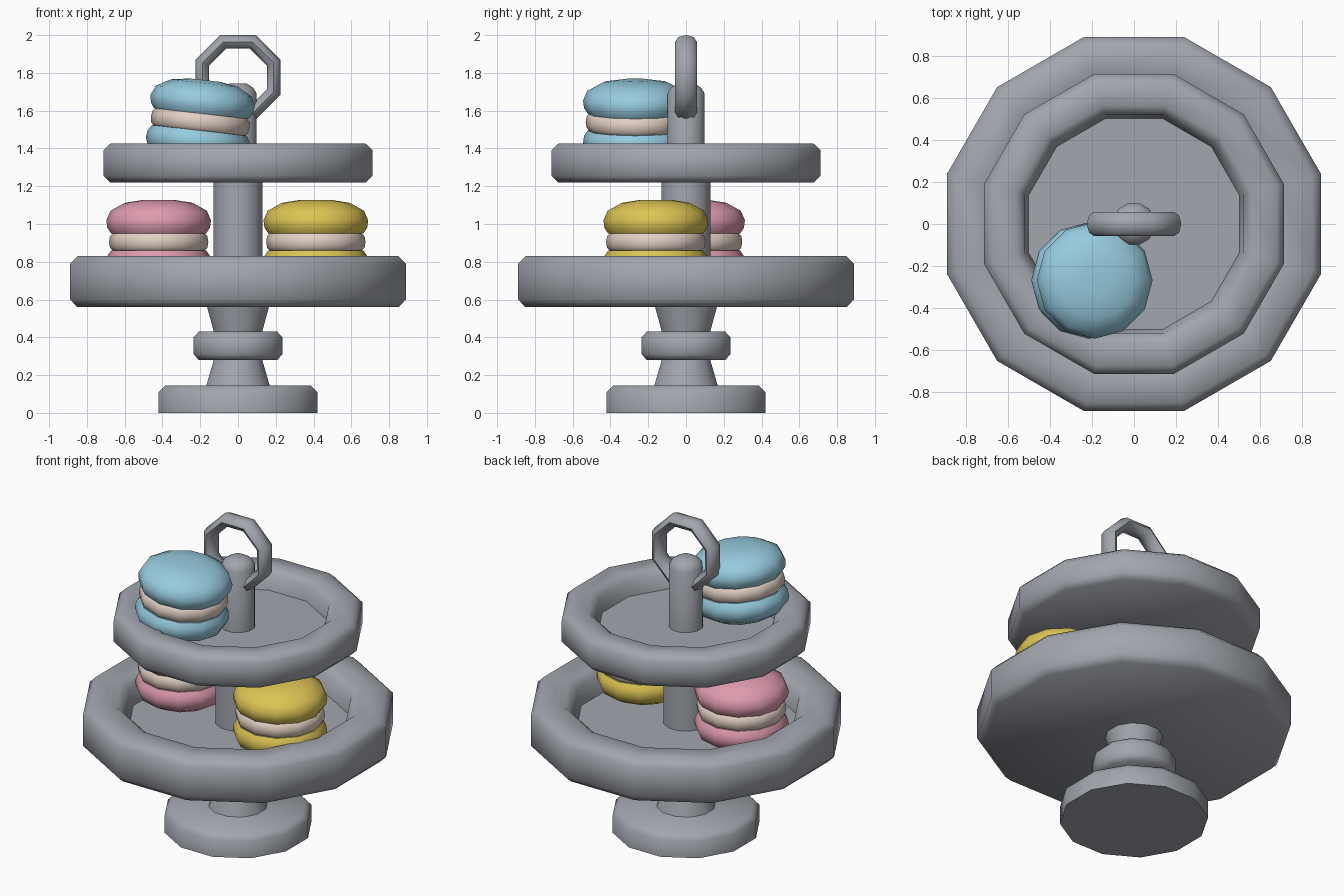
import bpy, bmesh, math
from mathutils import Matrix, Vector

if "Cube" in bpy.data.objects:
    bpy.data.objects.remove(bpy.data.objects["Cube"])


def material(name, r, g, b):
    m = bpy.data.materials.new(name)
    m.diffuse_color = (r, g, b, 1)
    m.use_nodes = True
    m.node_tree.nodes["Principled BSDF"].inputs["Base Color"].default_value = m.diffuse_color
    return m


GREY = material("grey_metal", 0.36, 0.38, 0.42)
BLUE = material("blue_shell", 0.31, 0.60, 0.74)
PINK = material("pink_shell", 0.74, 0.33, 0.43)
YELLOW = material("yellow_shell", 0.73, 0.56, 0.09)
CREAM = material("cream_filling", 0.76, 0.63, 0.55)


def finish(bm, name, mat, angle):
    bmesh.ops.recalc_face_normals(bm, faces=bm.faces)
    me = bpy.data.meshes.new(name)
    bm.to_mesh(me)
    bm.free()
    me.materials.append(mat)
    ob = bpy.data.objects.new(name, me)
    bpy.context.collection.objects.link(ob)
    bpy.ops.object.select_all(action='DESELECT')
    ob.select_set(True)
    bpy.context.view_layer.objects.active = ob
    bpy.ops.object.shade_smooth_by_angle(angle=math.radians(angle))
    return ob


def lathe(name, profile, mat, turn=15, sides=12, angle=50):
    """Revolve (radius, z) points from bottom to top and cap both ends."""
    bm = bmesh.new()
    rings = []
    for r, z in profile:
        rings.append([bm.verts.new((r * math.cos(a), r * math.sin(a), z)) for a in
                      (math.radians(turn) + math.tau * i / sides for i in range(sides))])
    for lo, hi in zip(rings, rings[1:]):
        for i in range(sides):
            j = (i + 1) % sides
            bm.faces.new((lo[i], lo[j], hi[j], hi[i]))
    bm.faces.new(rings[0][::-1])
    bm.faces.new(rings[-1])
    return finish(bm, name, mat, angle)


# Foot, stem and knob
lathe("foot", [(0.435, 0), (0.435, 0.11), (0.40, 0.145)], GREY)
lathe("lower_stem", [(0.175, 0.14), (0.13, 0.29)], GREY)
lathe("stem_knob", [(0.215, 0.28), (0.243, 0.31), (0.243, 0.40), (0.215, 0.43)], GREY)
lathe("upper_stem", [(0.13, 0.42), (0.172, 0.57)], GREY)

# Plates: outer wall, rounded rim, inner wall, floor
lathe("lower_plate", [(0.88, 0.56), (0.92, 0.60), (0.92, 0.79), (0.88, 0.83),
                      (0.72, 0.83), (0.67, 0.785), (0.65, 0.68)], GREY)
lathe("upper_plate", [(0.70, 1.22), (0.737, 1.255), (0.737, 1.39), (0.70, 1.425),
                      (0.58, 1.425), (0.54, 1.39), (0.52, 1.30)], GREY)

# Posts
lathe("lower_post", [(0.133, 0.67), (0.133, 1.23)], GREY)
lathe("upper_post", [(0.102, 1.29), (0.102, 1.69), (0.085, 1.72), (0.045, 1.745)], GREY)

# Octagonal carrying ring with an oval section
bm = bmesh.new()
loops = []
for i in range(8):
    a = math.radians(22.5 + 45 * i)
    loop = []
    for k in range(8):
        t = math.tau * k / 8
        r = 0.204 + 0.039 * math.cos(t)
        loop.append(bm.verts.new((r * math.cos(a), 0.058 * math.sin(t), 1.776 + r * math.sin(a))))
    loops.append(loop)
for i in range(8):
    p, q = loops[i], loops[(i + 1) % 8]
    for k in range(8):
        n = (k + 1) % 8
        bm.faces.new((p[k], p[n], q[n], q[k]))
finish(bm, "carry_ring", GREY, 50)

# Macarons: two mirrored shells around a filling, centred on the filling
SHELL = [(0.252, 0.045), (0.272, 0.075), (0.277, 0.115), (0.255, 0.165),
         (0.18, 0.207), (0.08, 0.223)]
FILLING = [(0.235, -0.055), (0.258, -0.03), (0.263, 0), (0.258, 0.03), (0.235, 0.055)]


def macaron(name, mat, place, tilt=0):
    m = Matrix.Translation(Vector(place)) @ Matrix.Rotation(math.radians(tilt), 4, 'Y')
    parts = [lathe(name + "_top_shell", SHELL, mat, turn=0),
             lathe(name + "_bottom_shell", [(r, -z) for r, z in SHELL[::-1]], mat, turn=0),
             lathe(name + "_filling", FILLING, CREAM, turn=0)]
    for ob in parts:
        ob.matrix_world = m


macaron("pink_macaron", PINK, (-0.42, 0.035, 0.905))
macaron("yellow_macaron", YELLOW, (0.412, -0.16, 0.905))
macaron("blue_macaron", BLUE, (-0.20, -0.268, 1.54), 6.5)
